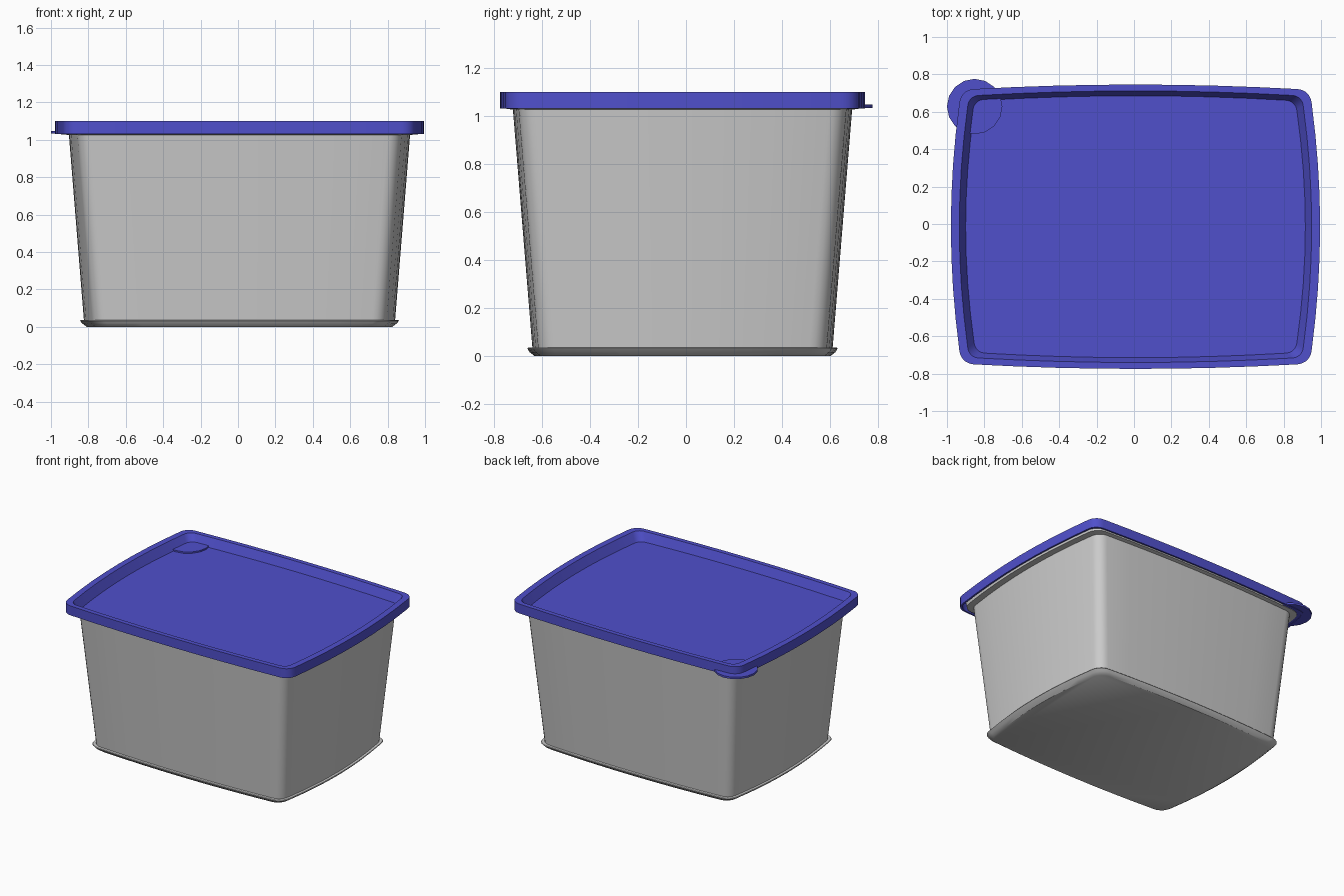
import bpy, bmesh, math

if "Cube" in bpy.data.objects:
    bpy.data.objects.remove(bpy.data.objects["Cube"])

CX, CY = 0.008, -0.0145          # centre of box and lid (the tab shifts the overall bounds)


def material(name, rgb):
    m = bpy.data.materials.new(name)
    m.diffuse_color = (*rgb, 1)
    m.use_nodes = True
    m.node_tree.nodes["Principled BSDF"].inputs["Base Color"].default_value = m.diffuse_color
    return m


GREY = material("grey_plastic", (0.60, 0.60, 0.60))
BLUE = material("blue_plastic", (0.08, 0.08, 0.60))


def outline(hx, hy, r, bx=0.045, by=0.024, side=8, corner=5):
    """Rounded rectangle with bulging sides; hx, hy are the half sizes at mid-side."""
    kx, ky = hx - bx - r, hy - by - r      # corner arc centres
    quarter = []
    for i in range(side // 2):             # right side, upwards from the middle
        y = ky * i / (side // 2)
        quarter.append((hx - bx * (y / ky) ** 2, y))
    for i in range(corner + 1):            # corner arc
        a = math.radians(6 + 81 * i / corner)
        quarter.append((kx + r * math.cos(a), ky + r * math.sin(a)))
    for i in range(side // 2 - 1, -1, -1):  # back side, towards the middle
        x = kx * i / (side // 2)
        quarter.append((x, hy - by * (x / kx) ** 2))
    half = quarter + [(-x, y) for x, y in quarter[-2::-1]]
    return half + [(x, -y) for x, y in half[-2:0:-1]]


def finish(bm, name, mat, angle):
    bmesh.ops.recalc_face_normals(bm, faces=bm.faces)
    mesh = bpy.data.meshes.new(name)
    bm.to_mesh(mesh)
    bm.free()
    mesh.materials.append(mat)
    ob = bpy.data.objects.new(name, mesh)
    bpy.context.collection.objects.link(ob)
    bpy.ops.object.select_all(action='DESELECT')
    ob.select_set(True)
    bpy.context.view_layer.objects.active = ob
    bpy.ops.object.shade_smooth_by_angle(angle=math.radians(angle))
    return ob


def loft(name, rings, mat, angle):
    """Skin through rings of (half x, half y, z, corner radius) and cap both ends."""
    bm = bmesh.new()
    loops = [[bm.verts.new((CX + x, CY + y, z)) for x, y in outline(hx, hy, r)]
             for hx, hy, z, r in rings]
    n = len(loops[0])
    for a, b in zip(loops, loops[1:]):
        for i in range(n):
            j = (i + 1) % n
            bm.faces.new((a[i], a[j], b[j], b[i]))
    bm.faces.new(loops[0])
    bm.faces.new(loops[-1])
    return finish(bm, name, mat, angle)


# Hollow tapered box: flared foot, wall, lip under the lid, then inside wall and floor
loft("container_body", [
    (0.816, 0.615, 0.000, 0.08),
    (0.838, 0.636, 0.016, 0.09),
    (0.853, 0.646, 0.032, 0.09),
    (0.850, 0.643, 0.036, 0.09),
    (0.832, 0.625, 0.036, 0.08),
    (0.912, 0.706, 1.026, 0.08),
    (0.955, 0.735, 1.030, 0.09),
    (0.960, 0.740, 1.075, 0.09),
    (0.952, 0.732, 1.075, 0.09),
    (0.945, 0.727, 1.036, 0.09),
    (0.898, 0.692, 1.025, 0.07),
    (0.818, 0.611, 0.030, 0.07),
], GREY, 35)

# Lid: underside, rim channel, outer skirt, rim top, sloped recess wall, recess floor
loft("lid", [
    (0.920, 0.705, 1.030, 0.07),
    (0.952, 0.732, 1.088, 0.07),
    (0.975, 0.748, 1.088, 0.08),
    (0.975, 0.748, 1.030, 0.08),
    (0.987, 0.760, 1.030, 0.08),
    (0.987, 0.760, 1.100, 0.08),
    (0.942, 0.726, 1.100, 0.06),
    (0.908, 0.700, 1.036, 0.06),
], BLUE, 30)

# Round pull tab through the back left corner of the lid
bm = bmesh.new()
bmesh.ops.create_cone(bm, cap_ends=True, segments=16, radius1=0.148, radius2=0.148, depth=0.014)
bmesh.ops.translate(bm, verts=bm.verts, vec=(-0.852, 0.628, 1.040))
finish(bm, "pull_tab", BLUE, 15)
